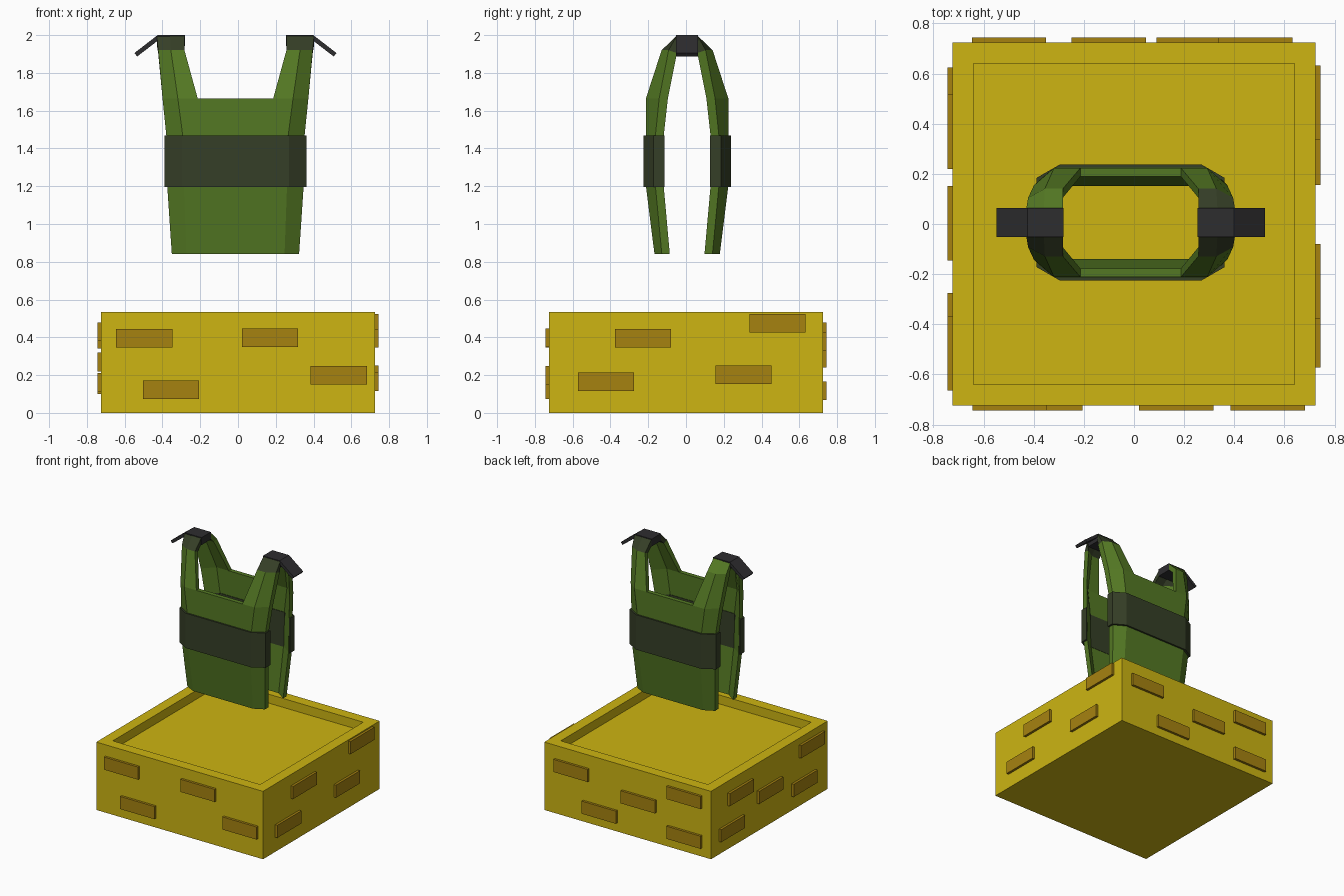
import bpy, bmesh

if "Cube" in bpy.data.objects:
    bpy.data.objects.remove(bpy.data.objects["Cube"])

CX, CY = -0.0135, 0.006  # centre of the vest


def mat(name, rgb):
    m = bpy.data.materials.new(name)
    m.diffuse_color = (*rgb, 1)
    m.use_nodes = True
    m.node_tree.nodes["Principled BSDF"].inputs["Base Color"].default_value = m.diffuse_color
    return m


YELLOW = mat("yellow", (0.61, 0.46, 0.006))
OCHRE = mat("ochre", (0.38, 0.225, 0.005))
GREEN = mat("green", (0.088, 0.19, 0.017))
DARK = mat("dark_green", (0.036, 0.049, 0.020))
GREY = mat("charcoal", (0.027, 0.026, 0.028))


def finish(bm, name, mats, loc=(0, 0, 0)):
    bmesh.ops.recalc_face_normals(bm, faces=bm.faces[:])
    me = bpy.data.meshes.new(name)
    bm.to_mesh(me)
    bm.free()
    for m in mats:
        me.materials.append(m)
    ob = bpy.data.objects.new(name, me)
    ob.location = loc
    bpy.context.collection.objects.link(ob)
    return ob


def add_box(bm, lo, hi):
    vs = bmesh.ops.create_cube(bm, size=1)["verts"]
    for v in vs:
        for i in range(3):
            v.co[i] = lo[i] if v.co[i] < 0 else hi[i]


# pedestal block with a shallow recess in its top
H, W = 0.533, 0.724
bm = bmesh.new()
add_box(bm, (-W, -W, 0), (W, W, H))
bm.normal_update()
top = [f for f in bm.faces if f.normal.z > 0.9]
bmesh.ops.inset_region(bm, faces=top, thickness=0.119)
floor = bmesh.ops.extrude_face_region(bm, geom=top)
for v in floor["geom"]:
    if isinstance(v, bmesh.types.BMVert):
        v.co.z -= 0.07
bmesh.ops.delete(bm, geom=[f for f in top if f.is_valid], context="FACES")
finish(bm, "pedestal", [YELLOW])

# raised bricks: (start along the side, bottom height) for each side
bricks = {
    "front": [(-0.645, 0.345), (0.02, 0.348), (-0.503, 0.073), (0.385, 0.15)],
    "back": [(0.335, 0.33), (0.09, 0.068), (-0.25, 0.24), (-0.647, 0.38), (-0.647, 0.068)],
    "right": [(-0.377, 0.345), (0.335, 0.425), (-0.573, 0.115), (0.155, 0.152)],
    "left": [(0.327, 0.1), (0.22, 0.342), (-0.146, 0.22), (-0.573, 0.112), (-0.665, 0.38)],
}
bm = bmesh.new()
for side, items in bricks.items():
    s = 1 if side in ("back", "right") else -1
    a, b = sorted((s * (W - 0.02), s * 0.743))
    for u, z in items:
        if side in ("front", "back"):
            add_box(bm, (u, a, z), (u + 0.297, b, z + 0.099))
        else:
            add_box(bm, (a, u, z), (b, u + 0.297, z + 0.099))
finish(bm, "bricks", [OCHRE])


def panel(name, rows, sy, mats, neck_row=99, rule=None):
    """Thick folded plate. Row: z, neck x, crease x, outer x, flat y, edge y,
    flat thickness, edge thickness, inner drop."""
    bm = bmesh.new()
    out, inn = [], []
    for z, n, c, o, yf, ye, tf, te, dz in rows:
        cols = [(-o, ye, te), (-c, yf, tf), (-n, yf, tf), (n, yf, tf), (c, yf, tf), (o, ye, te)]
        out.append([bm.verts.new((x, sy * y, z)) for x, y, t in cols])
        inn.append([bm.verts.new((x, sy * (y - t), z - dz)) for x, y, t in cols])
    cells = [(r, c) for r in range(len(rows) - 1) for c in range(5)
             if not (c == 2 and r >= neck_row)]
    edges = {}
    for r, c in cells:
        ring = [(r, c), (r, c + 1), (r + 1, c + 1), (r + 1, c)]
        m = rule(r, c) if rule else 0
        for g in (out, inn):
            bm.faces.new([g[i][j] for i, j in ring]).material_index = m
        for k in range(4):
            p, q = ring[k], ring[(k + 1) % 4]
            edges.setdefault(frozenset((p, q)), []).append((p, q, m))
    for e in edges.values():  # close the rim
        if len(e) == 1:
            p, q, m = e[0]
            f = bm.faces.new([out[p[0]][p[1]], out[q[0]][q[1]],
                              inn[q[0]][q[1]], inn[p[0]][p[1]]])
            f.material_index = m
    return finish(bm, name, mats, (CX, CY, 0))


body = [
    (0.842, 0.20, 0.26, 0.337, 0.173, 0.134, 0.027, 0.042, 0),
    (1.20, 0.20, 0.273, 0.361, 0.218, 0.168, 0.030, 0.044, 0),
    (1.468, 0.20, 0.279, 0.366, 0.219, 0.168, 0.030, 0.044, 0),
    (1.665, 0.20, 0.305, 0.386, 0.218, 0.148, 0.034, 0.046, 0),
    (1.92, 0.27, 0.342, 0.409, 0.135, 0.098, 0.036, 0.044, 0.015),
    (1.996, 0.27, 0.346, 0.416, 0.056, 0.056, 0.0, 0.0, 0.05),
]
band = [(z, 0.2, 0.283, 0.375, 0.231, 0.178, 0.046, 0.058, 0) for z in (1.195, 1.468)]

# front and back plates, dark shoulder ends, and the waist bands
for label, sy in (("front", -1), ("back", 1)):
    panel(label + "_vest_plate", body, sy, [GREEN, DARK], 3,
          lambda r, c: int(r == 4 and not (sy > 0 and c < 2)))
    panel(label + "_band", band, sy, [DARK])

# shoulder caps with a sloping outer flap
profile = [(0.267, 2.0), (0.412, 2.0), (0.535, 1.905), (0.520, 1.887),
           (0.412, 1.970), (0.408, 1.942), (0.267, 1.942)]
for label, sx in (("left", -1), ("right", 1)):
    bm = bmesh.new()
    a, b = [[bm.verts.new((sx * x, y, z)) for x, z in profile] for y in (-0.058, 0.058)]
    bm.faces.new(a)
    bm.faces.new(b)
    for i in range(len(profile)):
        j = (i + 1) % len(profile)
        bm.faces.new((a[i], a[j], b[j], b[i]))
    finish(bm, label + "_shoulder_cap", [GREY], (CX, CY, 0))
